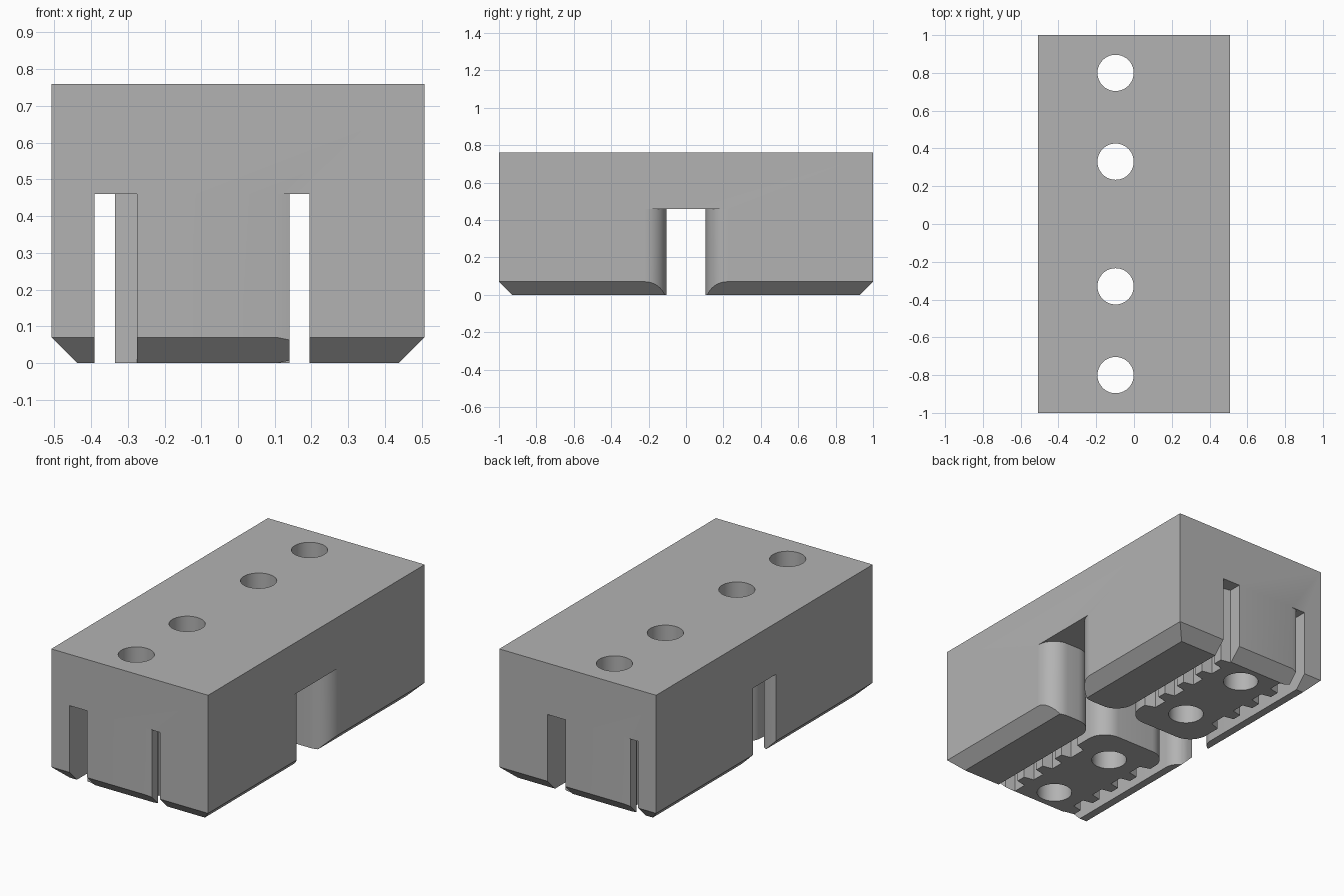
import bpy, bmesh, math

if "Cube" in bpy.data.objects:
    bpy.data.objects.remove(bpy.data.objects["Cube"], do_unlink=True)

grey = bpy.data.materials.new("plain grey")
grey.use_nodes = True
grey.diffuse_color = (0.45, 0.45, 0.45, 1)
grey.node_tree.nodes["Principled BSDF"].inputs["Base Color"].default_value = grey.diffuse_color

HALF_X, HEIGHT, CHAMFER, SLOT_TOP = 0.507, 0.76, 0.07, 0.46
CROSS, MID_X, REACH = 0.105, -0.0975, 1.1


def finish(name, bm):
    bmesh.ops.recalc_face_normals(bm, faces=bm.faces)
    mesh = bpy.data.meshes.new(name)
    bm.to_mesh(mesh)
    bm.free()
    mesh.materials.append(grey)
    obj = bpy.data.objects.new(name, mesh)
    bpy.context.collection.objects.link(obj)
    return obj


def prism(name, outline, z0, z1):
    bm = bmesh.new()
    face = bm.faces.new([bm.verts.new((x, y, z0)) for x, y in outline])
    ext = bmesh.ops.extrude_face_region(bm, geom=[face])["geom"]
    for v in ext:
        if isinstance(v, bmesh.types.BMVert):
            v.co.z = z1
    return finish(name, bm)


def arc(cx, cy, r, a0, a1, n=10):
    angles = [math.radians(a0 + (a1 - a0) * i / n) for i in range(n + 1)]
    return [(cx + r * math.cos(a), cy + r * math.sin(a)) for a in angles]


def round_end(x0, x1, r0, r1):
    """Rounded end facing the cross slot, from the high x to the low x."""
    return (arc(x1 - r1, -CROSS - r1, r1, 0, 90)
            + arc(x0 + r0, -CROSS - r0, r0, 90, 180))


def cut(target, tool):
    mod = target.modifiers.new("cut", "BOOLEAN")
    mod.operation, mod.object, mod.solver = "DIFFERENCE", tool, "EXACT"
    bpy.context.view_layer.objects.active = target
    bpy.ops.object.modifier_apply(modifier=mod.name)
    bpy.data.objects.remove(tool, do_unlink=True)


# Block with chamfered bottom rim
bm = bmesh.new()
rings = []
for inset, z in ((CHAMFER, 0), (0, CHAMFER), (0, HEIGHT)):
    hx, hy = HALF_X - inset, 1 - inset
    rings.append([bm.verts.new((sx * hx, sy * hy, z))
                  for sx, sy in ((-1, -1), (1, -1), (1, 1), (-1, 1))])
for low, high in zip(rings, rings[1:]):
    for i in range(4):
        j = (i + 1) % 4
        bm.faces.new((low[i], low[j], high[j], high[i]))
bm.faces.new(rings[0])
bm.faces.new(rings[-1])
block = finish("slotted_block", bm)

# Toothed centre foot, front one; the back one is the same turned half round
LEFT, RIGHT, TOOTH, PITCH = -0.335, 0.14, 0.06, 0.16


def teeth(tip, base, centres):
    pts = []
    for c in centres:
        pts += [(base, c - 0.04), (tip, c - 0.028), (tip, c + 0.028), (base, c + 0.04)]
    return pts


right_teeth = teeth(RIGHT, RIGHT - TOOTH, [-0.965 + PITCH * i for i in range(4)])
left_teeth = teeth(LEFT, LEFT + TOOTH, [-0.885 + PITCH * i for i in range(4)])
last = 0.32
centre = ([(LEFT + TOOTH, -REACH), (RIGHT - TOOTH, -REACH)] + right_teeth
          + [(RIGHT - TOOTH, -last - 0.02), (RIGHT, -last)]
          + round_end(LEFT, RIGHT, 0.115, 0.115)
          + [(LEFT, -last + 0.06), (LEFT + TOOTH, -last + 0.04)] + left_teeth[::-1])

# Side rails, front halves
wide = ([(0.195, -REACH), (0.7, -REACH), (0.7, -0.221), (HALF_X, -0.221)]
        + round_end(0.195, HALF_X, 0.115, 0.115))
narrow = ([(-0.7, -REACH), (-0.39, -REACH)]
          + arc(-0.39 - 0.085, -CROSS - 0.085, 0.085, 0, 90) + [(-0.7, -CROSS)])

# Hollow between the feet: a slab less the shapes that stay
hollow = prism("hollow_cutter", [(-0.6, -1.05), (0.6, -1.05), (0.6, 1.05), (-0.6, 1.05)],
               -0.2, SLOT_TOP)
stay = [centre, [(2 * MID_X - x, -y) for x, y in centre]]
for rail in (wide, narrow):
    stay += [rail, [(x, -y) for x, y in rail]]
for outline in stay:
    cut(hollow, prism("foot_shape", outline, -0.4, 0.7))
cut(block, hollow)

# Vertical bolt holes
for y in (-0.8, -0.33, 0.33, 0.8):
    cut(block, prism("hole_cutter", arc(MID_X, y, 0.096, 0, 351, 39), -0.5, 1))

bpy.ops.object.select_all(action="DESELECT")
block.select_set(True)
bpy.context.view_layer.objects.active = block
bpy.ops.object.shade_smooth_by_angle(angle=math.radians(25))
